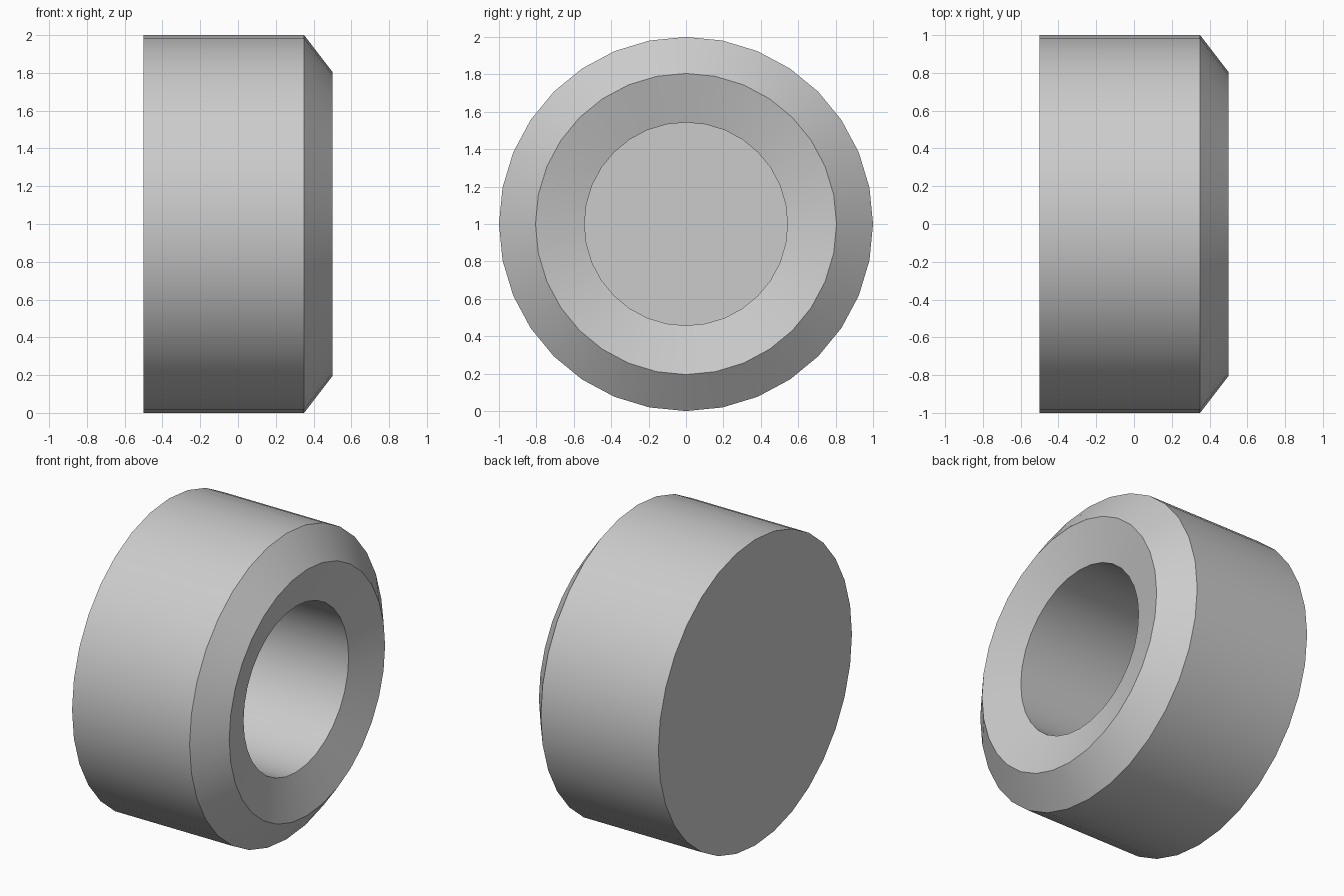
import bpy, bmesh, math

if "Cube" in bpy.data.objects:
    bpy.data.objects.remove(bpy.data.objects["Cube"])

SIDES = 32
# Wheel profile as (x, radius): back face, tread, chamfer, dished rim, blind bore
PROFILE = [(-0.5, 1.0), (0.35, 1.0), (0.5, 0.805), (0.42, 0.543), (-0.4, 0.543)]


def lathe_x(name, profile, height):
    """Spin a profile about the x axis and cap both ends."""
    bm = bmesh.new()
    rings = []
    for x, r in profile:
        rings.append([bm.verts.new((x,
                                    r * math.sin(math.tau * i / SIDES),
                                    r * math.cos(math.tau * i / SIDES)))
                      for i in range(SIDES)])
    for a, b in zip(rings, rings[1:]):
        for i in range(SIDES):
            j = (i + 1) % SIDES
            bm.faces.new((a[i], a[j], b[j], b[i]))
    bm.faces.new(rings[0])
    bm.faces.new(rings[-1])
    bmesh.ops.recalc_face_normals(bm, faces=bm.faces)
    mesh = bpy.data.meshes.new(name)
    bm.to_mesh(mesh)
    bm.free()
    obj = bpy.data.objects.new(name, mesh)
    bpy.context.collection.objects.link(obj)
    obj.location.z = height
    return obj


# Wheel standing on the ground, smooth around with crisp profile edges
wheel = lathe_x("wheel", PROFILE, 1.0)
bpy.context.view_layer.objects.active = wheel
wheel.select_set(True)
bpy.ops.object.shade_smooth_by_angle(angle=math.radians(30))
